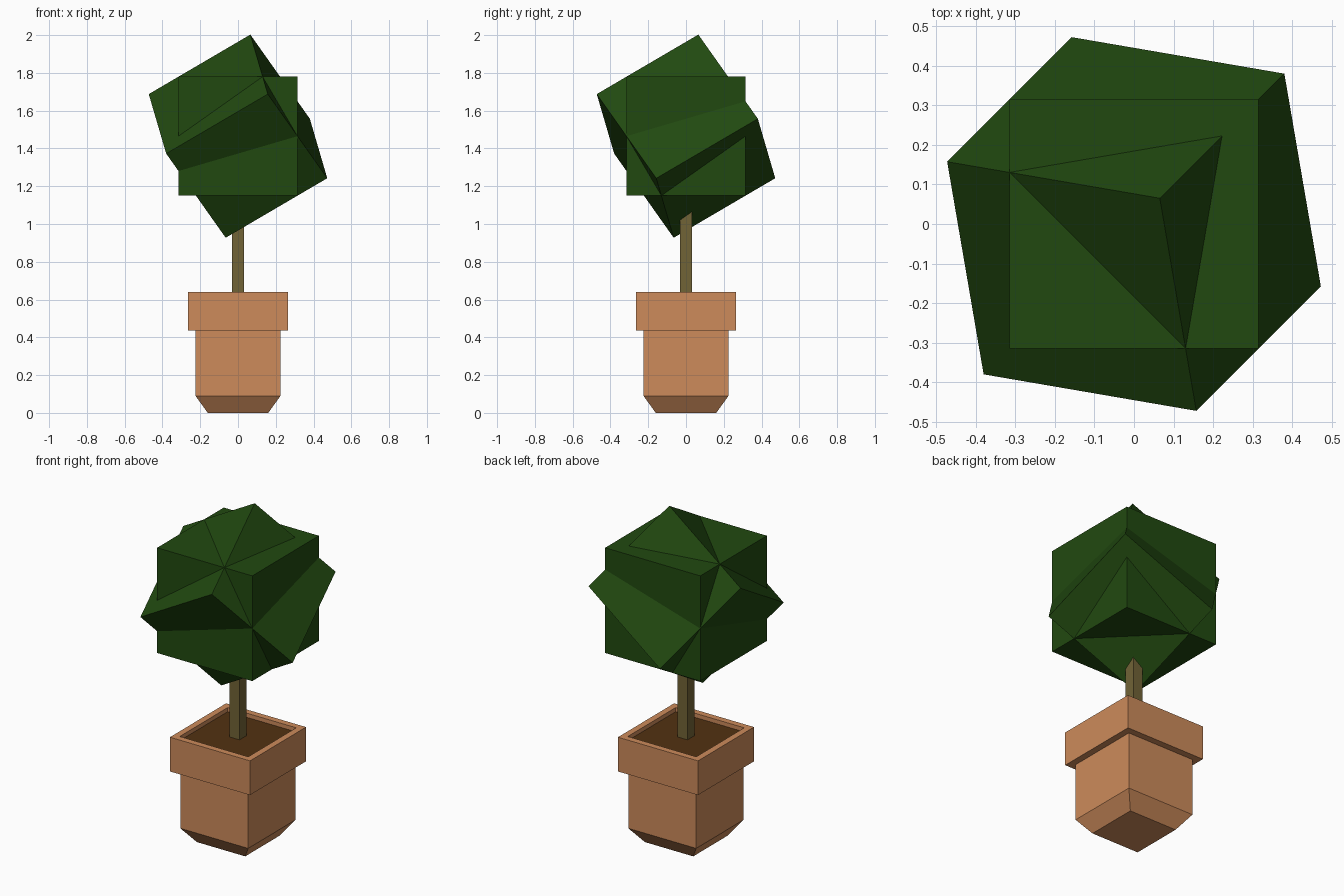
import bpy, bmesh, math
from mathutils import Matrix, Vector

if "Cube" in bpy.data.objects:
    bpy.data.objects.remove(bpy.data.objects["Cube"])


def material(name, srgb):
    # display colour to linear
    m = bpy.data.materials.new(name)
    m.diffuse_color = [((c / 255 + 0.055) / 1.055) ** 2.4 for c in srgb] + [1.0]
    m.use_nodes = True
    m.node_tree.nodes["Principled BSDF"].inputs["Base Color"].default_value = m.diffuse_color
    return m


def finish(name, bm, mat):
    bmesh.ops.recalc_face_normals(bm, faces=bm.faces)
    me = bpy.data.meshes.new(name)
    bm.to_mesh(me)
    bm.free()
    me.materials.append(mat)
    ob = bpy.data.objects.new(name, me)
    bpy.context.collection.objects.link(ob)
    return ob


def square_stack(name, profile, mat, cap_top=True):
    # Square cross-sections (half width, height) joined bottom to top
    bm = bmesh.new()
    rings = [[bm.verts.new((sx * w, sy * w, z))
              for sx, sy in ((-1, -1), (1, -1), (1, 1), (-1, 1))]
             for w, z in profile]
    for a, b in zip(rings, rings[1:]):
        for i in range(4):
            j = (i + 1) % 4
            bm.faces.new((a[i], a[j], b[j], b[i]))
    bm.faces.new(rings[0][::-1])
    if cap_top:
        bm.faces.new(rings[-1])
    return finish(name, bm, mat)


def leaf_cube(name, mat, rotation):
    bm = bmesh.new()
    bmesh.ops.create_cube(bm, size=0.63,
                          matrix=Matrix.Translation((0, 0, 1.465)) @ rotation)
    return finish(name, bm, mat)


terracotta = material("terracotta", (205, 139, 91))
earth = material("earth", (82, 50, 18))
bark = material("bark", (113, 99, 54))
leaf = material("leaf", (33, 73, 16))

# Pot: tapered foot, body, overhanging rim, inner lip
square_stack("pot", [(0.16, 0), (0.225, 0.09), (0.225, 0.435), (0.265, 0.435),
                     (0.265, 0.64), (0.227, 0.64), (0.227, 0.615)],
             terracotta, cap_top=False)

# Soil sheet inside the rim
bm = bmesh.new()
bmesh.ops.create_grid(bm, x_segments=1, y_segments=1, size=0.227,
                      matrix=Matrix.Translation((0, 0, 0.615)))
soil = finish("soil", bm, earth)
if soil.data.polygons[0].normal.z < 0:
    soil.data.flip_normals()

# Trunk
square_stack("trunk", [(0.033, 0.615), (0.033, 1.17)], bark)

# Foliage: upright cube merged with one tilted 45 degrees across its diagonal
foliage = leaf_cube("foliage", leaf, Matrix.Identity(4))
tilted = leaf_cube("tilted_foliage_helper", leaf,
                   Matrix.Rotation(math.radians(45), 4, Vector((1, -1, 0))))
union = foliage.modifiers.new("merge", 'BOOLEAN')
union.operation = 'UNION'
union.solver = 'EXACT'
union.object = tilted
tilted.hide_render = True
